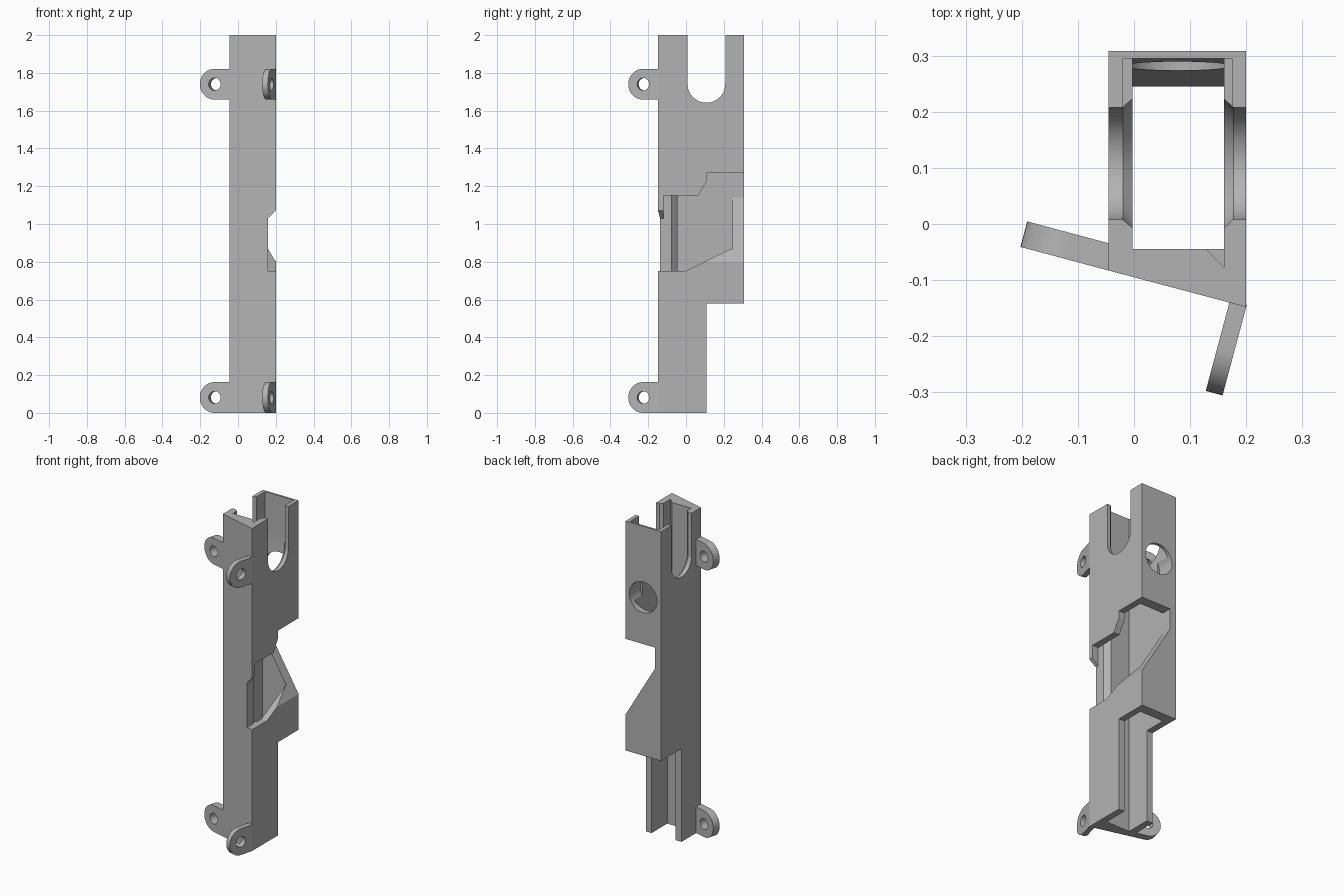
import bpy, bmesh, math
from mathutils import Vector

if "Cube" in bpy.data.objects:
    bpy.data.objects.remove(bpy.data.objects["Cube"])

grey = bpy.data.materials.new("light_grey")
grey.diffuse_color = (0.45, 0.45, 0.45, 1)
grey.use_nodes = True
grey.node_tree.nodes["Principled BSDF"].inputs["Base Color"].default_value = grey.diffuse_color

# Axis mapping: 2D profile point (a, b) at depth t
MAP = {
    "x": lambda a, b, t: (t, a, b),
    "y": lambda a, b, t: (a, t, b),
    "z": lambda a, b, t: (a, b, t),
}


def loft(name, rings):
    """Closed solid through rings of 3D points."""
    bm = bmesh.new()
    vr = [[bm.verts.new(p) for p in r] for r in rings]
    n = len(vr[0])
    for r0, r1 in zip(vr, vr[1:]):
        for i in range(n):
            j = (i + 1) % n
            bm.faces.new((r0[i], r0[j], r1[j], r1[i]))
    bm.faces.new(vr[0])
    bm.faces.new(vr[-1])
    bmesh.ops.recalc_face_normals(bm, faces=bm.faces)
    me = bpy.data.meshes.new(name)
    bm.to_mesh(me)
    bm.free()
    ob = bpy.data.objects.new(name, me)
    bpy.context.collection.objects.link(ob)
    me.materials.append(grey)
    return ob


def prism(name, pts, axis, t0, t1):
    f = MAP[axis]
    return loft(name, [[f(a, b, t) for a, b in pts] for t in (t0, t1)])


def arc(cx, cy, r, a0, a1, n):
    return [(cx + r * math.cos(math.radians(a0 + (a1 - a0) * i / n)),
             cy + r * math.sin(math.radians(a0 + (a1 - a0) * i / n))) for i in range(n + 1)]


def cut(ob, cutter):
    """Subtract the cutter, then discard it."""
    m = ob.modifiers.new("cut", "BOOLEAN")
    m.operation, m.solver, m.object = "DIFFERENCE", "EXACT", cutter
    bpy.context.view_layer.update()
    dg = bpy.context.evaluated_depsgraph_get()
    me = bpy.data.meshes.new_from_object(ob.evaluated_get(dg))
    ob.modifiers.clear()
    ob.data = me
    bpy.data.objects.remove(cutter)


def smooth(ob):
    bpy.ops.object.select_all(action="DESELECT")
    ob.select_set(True)
    bpy.context.view_layer.objects.active = ob
    bpy.ops.object.shade_smooth_by_angle(angle=math.radians(25))


# Housing: rectangular tube with a slanted front
body = prism("housing", [(-0.045, -0.083), (0.2, -0.148), (0.2, 0.308), (-0.045, 0.308)], "z", 0, 2)

# Shallower lower section, open at the back
cut(body, prism("lower_back_cut", [(0.108, -0.1), (0.5, -0.1), (0.5, 0.578), (0.108, 0.578)], "x", -0.3, 0.4))

# Inner cavity, back wall thins toward the top
cut(body, prism("cavity", [(-0.045, -0.1), (0.245, -0.1), (0.245, 1.30), (0.272, 1.45),
                           (0.295, 1.72), (0.295, 2.1), (-0.045, 2.1)], "x", -0.003, 0.16))

# Corner groove inside the front wall
cut(body, prism("corner_groove", [(0.128, -0.045), (0.16, -0.077), (0.16, -0.03), (0.128, -0.03)], "z", 0.75, 2.1))

# Wider pocket at the top of the back
cut(body, prism("top_pocket", [(-0.02, 0.18), (0.175, 0.18), (0.175, 0.295), (-0.02, 0.295)], "z", 1.76, 2.1))

# U-shaped slots through both side walls, flared on the inside
rings = []
for x, r in ((-0.2, 0.1), (-0.02, 0.1), (-0.003, 0.115), (0.16, 0.115), (0.177, 0.1), (0.4, 0.1)):
    u = arc(0.108, 1.742, r, 180, 360, 24)
    u += [(0.108 + r, 2.1), (0.108 - r, 2.1)]
    rings.append([(x, y, z) for y, z in u])
cut(body, loft("side_slots", rings))

# Round hole in the back wall
cut(body, prism("back_hole", arc(0.078, 1.56, 0.095, 0, 352.5, 47), "y", 0.2, 0.45))

# Side window in the right wall
cut(body, prism("side_window", [(-0.12, 0.752), (0, 0.752), (0.24, 0.87), (0.5, 1.0), (0.5, 1.27), (0.108, 1.27),
                                (0.108, 1.225), (0.065, 1.15), (-0.12, 1.15)], "x", 0.159, 0.4))
# Front corner notch with bevelled top
cut(body, prism("corner_notch", [(0.159, 0.752), (0.159, 1.03), (0.259, 1.13), (0.259, 0.752)], "y", -0.3, -0.119))
# Sloped opening in the back wall
cut(body, prism("back_window", [(0.3, 0.632), (-0.003, 1.14), (-0.003, 1.27), (0.3, 1.27)], "y", 0.108, 0.5))
smooth(body)

# Mounting ears: rounded plates with a screw hole
S, C = math.sin(math.radians(15)), math.cos(math.radians(15))


def ear(name, base, out, thick, z):
    r, length = 0.0815, 0.163
    base, out, thick = Vector(base), Vector(out), Vector(thick)
    cu = length - r

    def ring(pts, k):
        return [base + out * u + thick * k + Vector((0, 0, v)) for u, v in pts]
    outline = arc(cu, z, r, -90, 90, 24) + [(-0.004, z + r), (-0.004, z - r)]
    ob = loft(name, [ring(outline, 0), ring(outline, 1)])
    hole = arc(cu, z, 0.033, 0, 345, 23)
    cut(ob, loft("screw_hole", [ring(hole, -1), ring(hole, 2)]))
    smooth(ob)


for label, z in (("lower", 0.0815), ("upper", 1.74)):
    ear(label + "_left_ear", (-0.045, -0.083, 0), (-C, S, 0), (S * 0.047, C * 0.047, 0), z)
    ear(label + "_right_ear", (0.2, -0.148, 0), (-S, -C, 0), (-C * 0.031, S * 0.031, 0), z)
